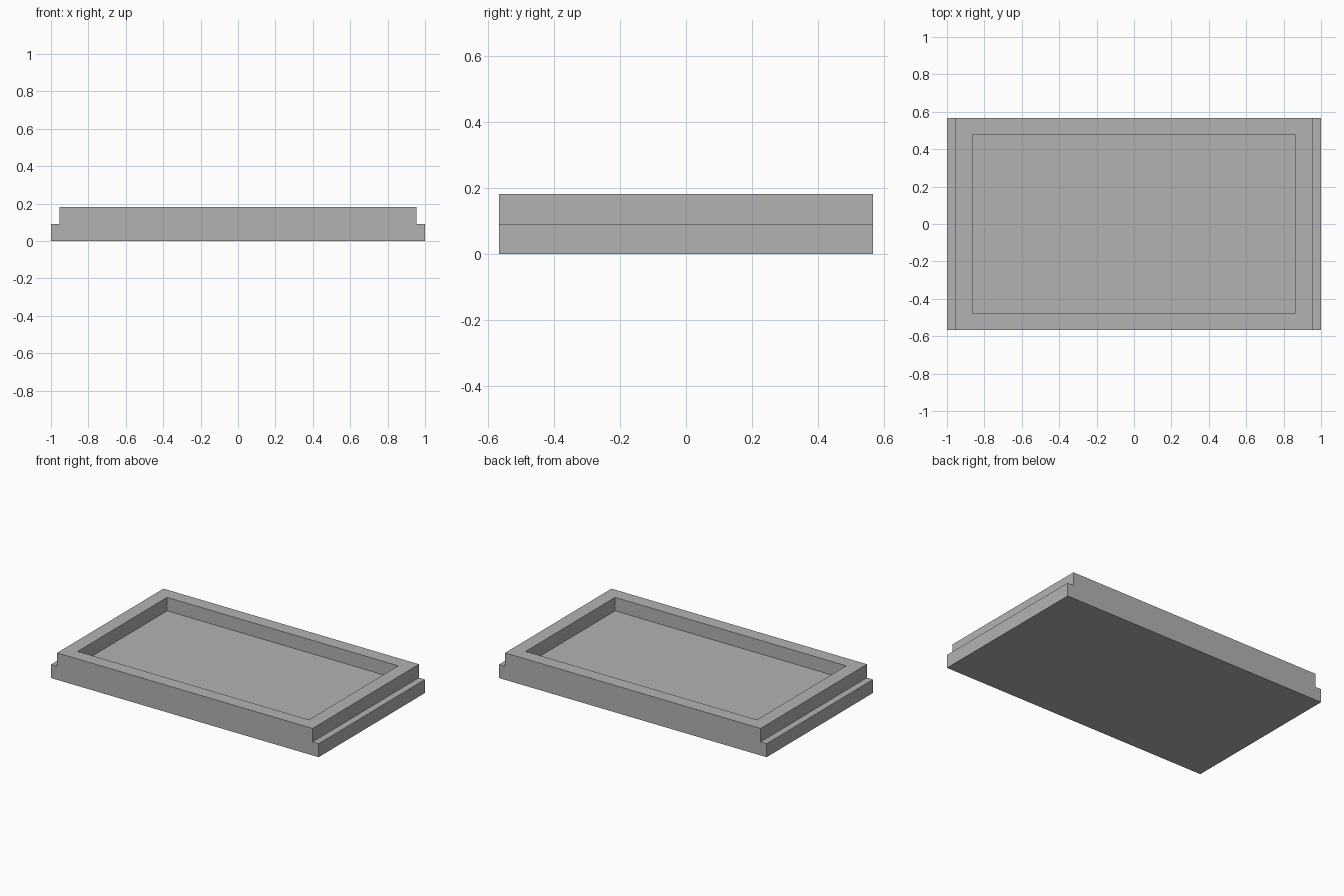
import bpy
import bmesh

if "Cube" in bpy.data.objects:
    bpy.data.objects.remove(bpy.data.objects["Cube"], do_unlink=True)

UNIT = 1 / 11          # wall thickness, also the ledge height
HALF_DEPTH = 0.568
HALF_WIDTH = 1.0
TOP_HALF_WIDTH = HALF_WIDTH - UNIT / 2


def make_material(name, colour):
    mat = bpy.data.materials.new(name)
    mat.use_nodes = True
    mat.diffuse_color = colour
    mat.node_tree.nodes["Principled BSDF"].inputs["Base Color"].default_value = colour
    return mat


# Stepped cross-section, mirrored left to right
right_half = [(HALF_WIDTH, 0), (HALF_WIDTH, UNIT),
              (TOP_HALF_WIDTH, UNIT), (TOP_HALF_WIDTH, 2 * UNIT)]
profile = right_half + [(-x, z) for x, z in reversed(right_half)]

bm = bmesh.new()
front = bm.faces.new([bm.verts.new((x, -HALF_DEPTH, z)) for x, z in profile])
extruded = bmesh.ops.extrude_face_region(bm, geom=[front], use_keep_orig=True)
back_verts = [v for v in extruded["geom"] if isinstance(v, bmesh.types.BMVert)]
bmesh.ops.translate(bm, verts=back_verts, vec=(0, 2 * HALF_DEPTH, 0))
bmesh.ops.recalc_face_normals(bm, faces=bm.faces)

# Rim and recessed floor
top = max(bm.faces, key=lambda f: f.calc_center_median().z)
bmesh.ops.inset_region(bm, faces=[top], thickness=UNIT, use_even_offset=True)
pocket = bmesh.ops.extrude_discrete_faces(bm, faces=[top])["faces"][0]
bmesh.ops.translate(bm, verts=pocket.verts, vec=(0, 0, -UNIT))
bmesh.ops.recalc_face_normals(bm, faces=bm.faces)

mesh = bpy.data.meshes.new("tray")
bm.to_mesh(mesh)
bm.free()
mesh.materials.append(make_material("plain grey", (0.45, 0.45, 0.45, 1)))
tray = bpy.data.objects.new("tray", mesh)
bpy.context.collection.objects.link(tray)
